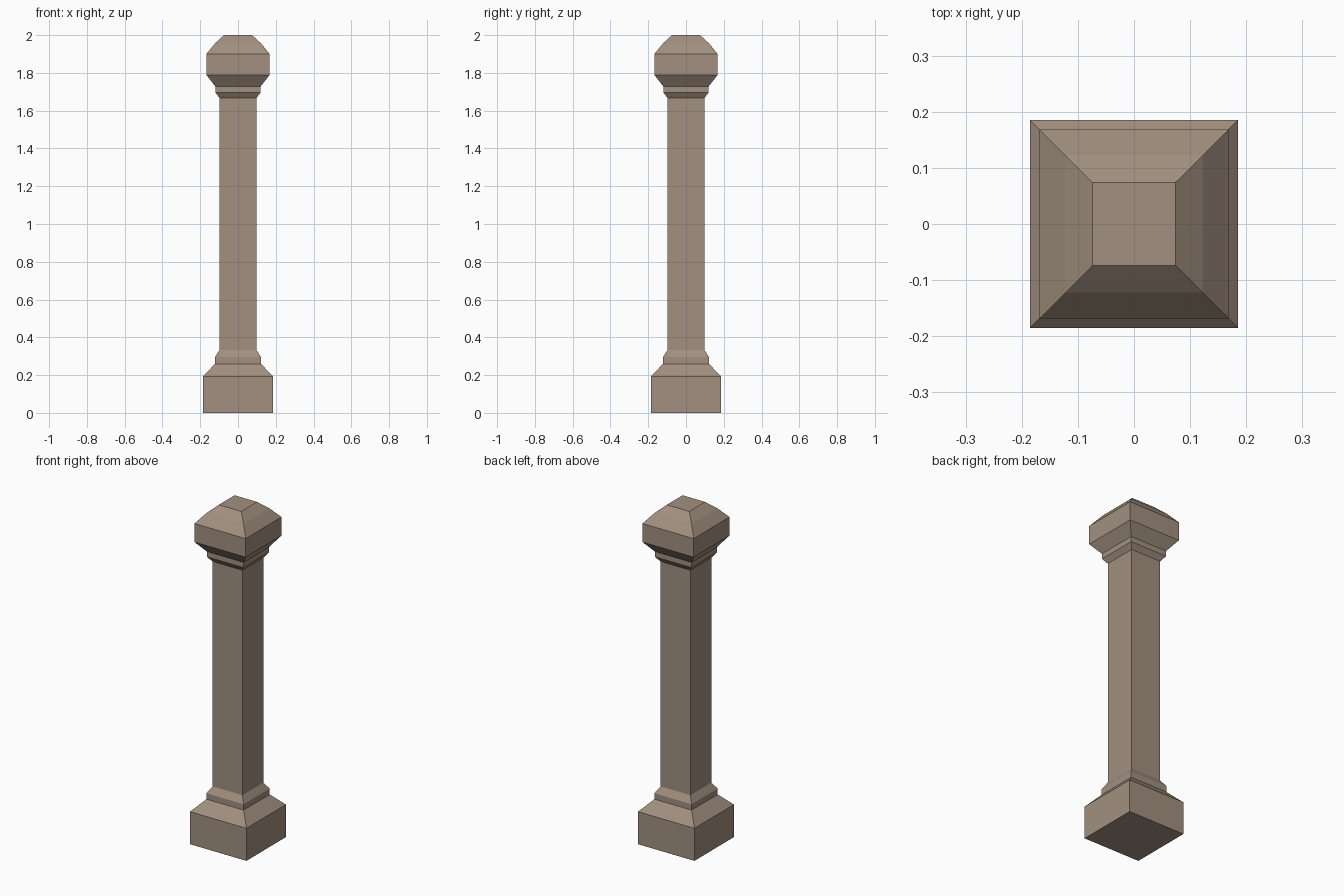
import bpy, bmesh

if "Cube" in bpy.data.objects:
    bpy.data.objects.remove(bpy.data.objects["Cube"])

stone = bpy.data.materials.new("warm_grey_stone")
stone.diffuse_color = (0.36, 0.28, 0.215, 1)
stone.use_nodes = True
stone.node_tree.nodes["Principled BSDF"].inputs["Base Color"].default_value = stone.diffuse_color


def square_loft(name, profile, close_bottom=False, close_top=False):
    """Stack square rings given as (half width, height) and skin them."""
    bm = bmesh.new()
    rings = [[bm.verts.new((sx * w, sy * w, z))
              for sx, sy in ((-1, -1), (1, -1), (1, 1), (-1, 1))]
             for w, z in profile]
    for low, high in zip(rings, rings[1:]):
        for i in range(4):
            j = (i + 1) % 4
            bm.faces.new((low[i], low[j], high[j], high[i]))
    if close_bottom:
        bm.faces.new(rings[0][::-1])
    if close_top:
        bm.faces.new(rings[-1])
    mesh = bpy.data.meshes.new(name)
    bm.to_mesh(mesh)
    bm.free()
    mesh.materials.append(stone)
    obj = bpy.data.objects.new(name, mesh)
    bpy.context.collection.objects.link(obj)
    return obj


# Plinth with stepped, sloping moulding
square_loft("pillar_base", [(0.185, 0), (0.185, 0.193), (0.122, 0.26),
                            (0.122, 0.295), (0.098, 0.333)], close_bottom=True)

# Plain square shaft
square_loft("pillar_shaft", [(0.098, 0.333), (0.098, 1.667)])

# Collar, flared block and two-slope flat-topped cap
square_loft("pillar_cap", [(0.098, 1.667), (0.12, 1.697), (0.12, 1.728),
                           (0.168, 1.79), (0.168, 1.90), (0.122, 1.956),
                           (0.074, 2.0)], close_top=True)
